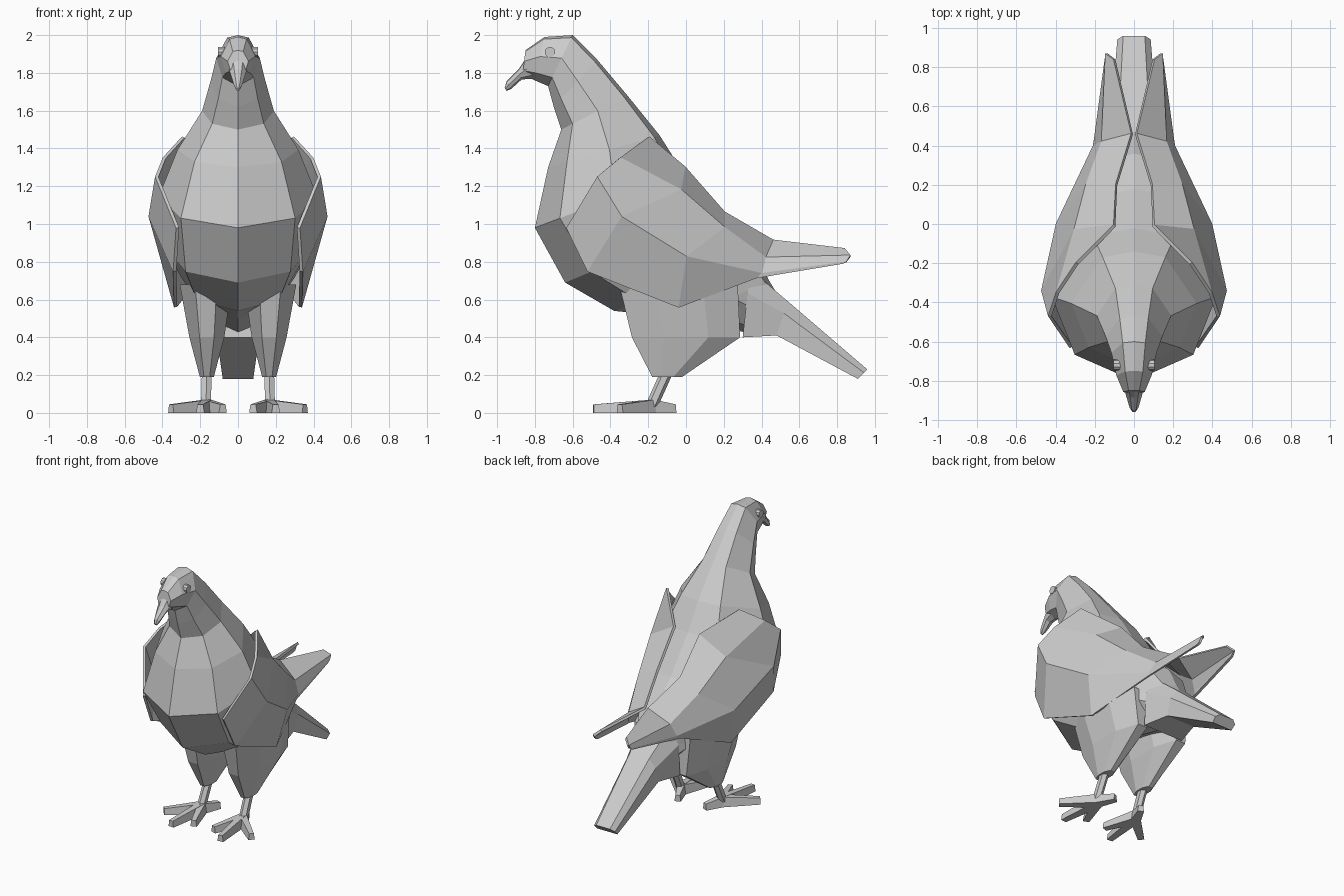
import bpy, bmesh, math
from mathutils import Vector

if "Cube" in bpy.data.objects:
    bpy.data.objects.remove(bpy.data.objects["Cube"])


def finish(name, bm, mirror=False, thickness=0):
    bmesh.ops.recalc_face_normals(bm, faces=bm.faces)
    me = bpy.data.meshes.new(name)
    bm.to_mesh(me)
    bm.free()
    ob = bpy.data.objects.new(name, me)
    bpy.context.collection.objects.link(ob)
    if thickness:
        mod = ob.modifiers.new("Solidify", 'SOLIDIFY')
        mod.thickness = thickness
        mod.offset = 0
    if mirror:
        mod = ob.modifiers.new("Mirror", 'MIRROR')
        mod.use_mirror_merge = False
    return ob


def skin(name, rings, closed=True, **kw):
    """Bridge successive rings (or open rows) of points with quads."""
    bm = bmesh.new()
    rows = [[bm.verts.new(p) for p in r] for r in rings]
    n = len(rows[0])
    for a, b in zip(rows, rows[1:]):
        for i in range(n if closed else n - 1):
            j = (i + 1) % n
            bm.faces.new((a[i], a[j], b[j], b[i]))
    if closed:
        bm.faces.new(rows[0])
        bm.faces.new(rows[-1])
    return finish(name, bm, **kw)


ROUND = [(0, 0), (.05, .5), (.45, 1), (.83, .72), (1, 0)]
BOXY = [(0, 0), (0, .65), (.35, 1), (1, .95), (1, 0)]


def section(ty, tz, by, bz, w, shape=ROUND):
    """Symmetric section between a top point and a bottom point."""
    half = [(f * w, ty + (by - ty) * t, tz + (bz - tz) * t) for t, f in shape]
    return half + [(-x, y, z) for x, y, z in half[-2:0:-1]]


# Head, neck and body in one tapering skin
skin("body", [section(*s) for s in [
    (-.85, 1.92, -.865, 1.79, .055),
    (-.75, 1.99, -.80, 1.76, .09),
    (-.60, 2.00, -.73, 1.73, .115),
    (-.47, 1.87, -.70, 1.62, .145),
    (-.31, 1.68, -.66, 1.50, .19),
    (-.14, 1.47, -.73, 1.30, .32),
    (-.02, 1.28, -.80, .98, .42),
    (.18, 1.03, -.64, .69, .385),
    (.36, .86, -.38, .54, .30),
    (.44, .70, 0, .50, .21),
    (.50, .60, .34, .42, .11)]])

# Tail
skin("tail", [section(*s, BOXY) for s in [
    (.34, .76, .30, .40, .17),
    (.54, .59, .48, .41, .12),
    (.96, .23, .91, .18, .085)]])

# Hooked beak
skin("beak", [section(*s) for s in [
    (-.84, 1.89, -.80, 1.77, .055),
    (-.885, 1.82, -.87, 1.765, .04),
    (-.95, 1.755, -.925, 1.715, .022),
    (-.96, 1.72, -.95, 1.705, .01)]])

# Folded wings: rows from the upper edge to the lower edge
skin("wings", [
    [(.29, -.20, 1.46), (.10, -.01, 1.30), (.09, .20, 1.06), (.01, .46, .91), (.10, .84, .865)],
    [(.39, -.35, 1.35), (.30, -.03, 1.18), (.24, .20, .98), (.16, .42, .82), (.14, .87, .83)],
    [(.43, -.47, 1.25), (.465, -.34, 1.04), (.39, 0, .83), (.20, .40, .74), (.14, .85, .80)],
    [(.32, -.63, .98), (.335, -.52, .75), (.33, -.04, .56), (.205, .37, .715), (.14, .83, .79)],
], closed=False, mirror=True, thickness=.018)


def oval(x, y, z, rx, ry, n=8, tilt=0):
    pts = []
    for i in range(n):
        a = math.tau * (i + .5) / n
        dy = ry * math.sin(a)
        pts.append((x + rx * math.cos(a), y + dy, z + tilt * dy))
    return pts


# Thighs
skin("thighs", [oval(.17, -.04, .68, .15, .34),
                oval(.165, .0, .40, .10, .31),
                oval(.165, -.10, .19, .04, .085)], mirror=True)

# Shanks
skin("shanks", [oval(.165, -.10, .22, .03, .035, 6),
                oval(.17, -.185, .03, .03, .035, 6)], mirror=True)


# Toes: tapered bars lying on the ground
def toe(name, tip):
    a, b = Vector((.165, -.18, 0)), Vector((*tip, 0))
    side = (b - a).normalized().cross(Vector((0, 0, 1)))
    rings = []
    for p, w, h in ((a, .035, .07), (b, .022, .045)):
        s, up = side * w, Vector((0, 0, h))
        rings.append([p - s, p + s, p + s * .7 + up, p - s * .7 + up])
    skin(name, rings, mirror=True)


for name, tip in (("middle_toe", (.20, -.49)), ("inner_toe", (.08, -.40)),
                  ("outer_toe", (.355, -.35)), ("back_toe", (.11, -.06))):
    toe(name, tip)

# Eyes
skin("eyes", [[(x, -.72 + .028 * math.cos(math.tau * i / 10),
                1.91 + .028 * math.sin(math.tau * i / 10)) for i in range(10)]
              for x in (.07, .105)], mirror=True)
